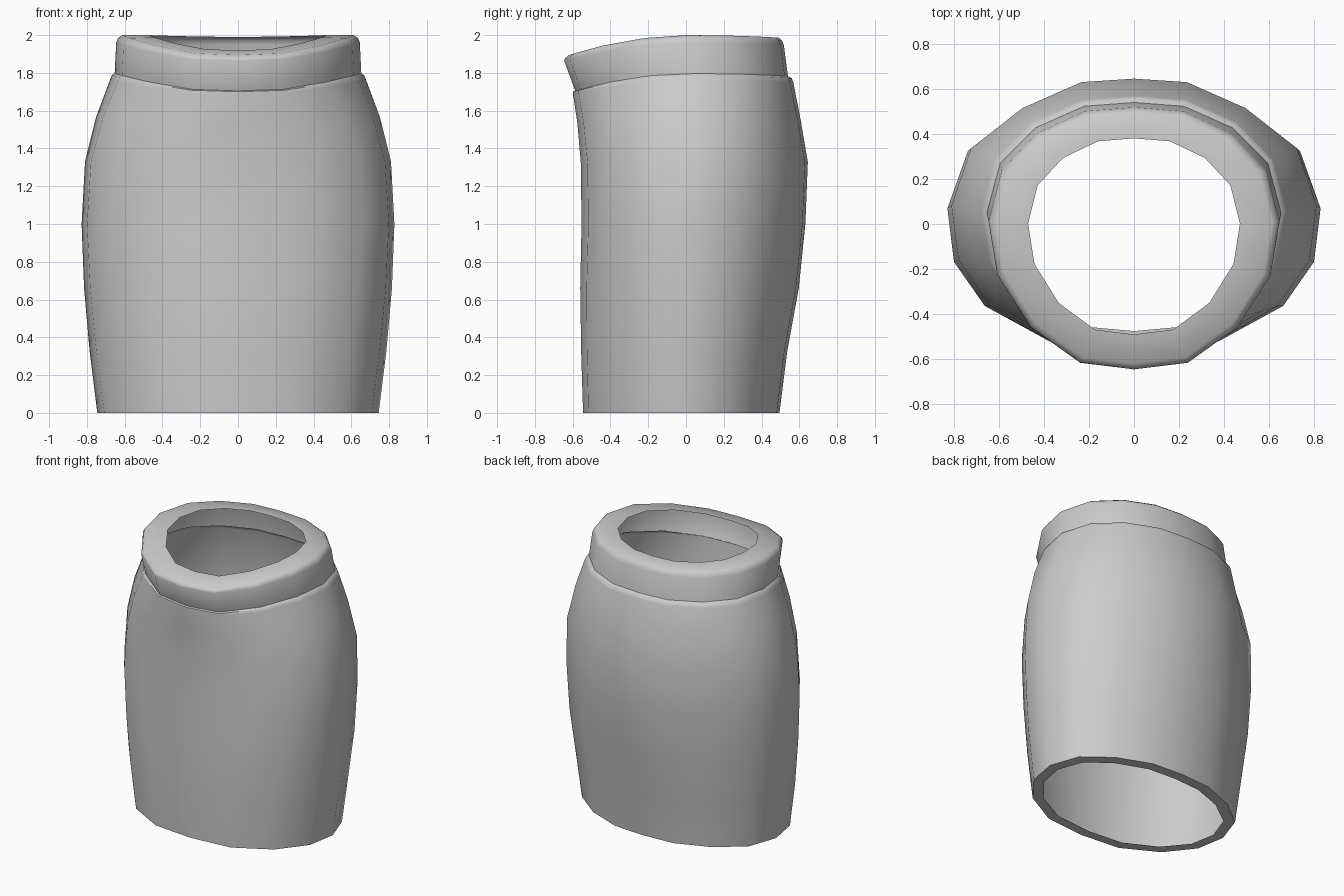
import bpy
import bmesh
import math

if "Cube" in bpy.data.objects:
    bpy.data.objects.remove(bpy.data.objects["Cube"])

# Unit half outlines, back centre to front centre (16 sides when mirrored)
HIP = [(0, 1), (.28, .975), (.6, .78), (.89, .48), (1, .05),
       (.965, -.35), (.8, -.68), (.46, -.94), (0, -1)]
WAIST = [(0, 1), (.34, .97), (.67, .8), (.91, .52), (1, .13),
         (.94, -.28), (.71, -.68), (.37, -.95), (0, -1)]

fabric = bpy.data.materials.new("grey fabric")
fabric.diffuse_color = (.6, .6, .6, 1)
fabric.use_nodes = True
fabric.node_tree.nodes["Principled BSDF"].inputs["Base Color"].default_value = fabric.diffuse_color


def outline(half_w, y_front, y_back, z, dip, blend):
    """One ring: blended outline whose front dips down by a parabola."""
    cy, hy = (y_front + y_back) / 2, (y_back - y_front) / 2
    half = []
    for (ax, ay), (bx, by) in zip(HIP, WAIST):
        x = half_w * (ax + (bx - ax) * blend)
        y = cy + hy * (ay + (by - ay) * blend)
        k = dip if y < .03 else dip * .25
        half.append((x, y, z - k * (y - .03) ** 2))
    return half + [(-x, y, z) for x, y, z in half[-2:0:-1]]


def loft(name, rings):
    """Open cloth sheet through the rings, listed from bottom to top."""
    bm = bmesh.new()
    loops = [[bm.verts.new(p) for p in outline(*r)] for r in rings]
    for a, b in zip(loops, loops[1:]):
        for i in range(len(a)):
            j = (i + 1) % len(a)
            # outlines run clockwise, so this order faces outward
            bm.faces.new((a[j], a[i], b[i], b[j]))
    mesh = bpy.data.meshes.new(name)
    bm.to_mesh(mesh)
    bm.free()
    mesh.materials.append(fabric)
    obj = bpy.data.objects.new(name, mesh)
    bpy.context.collection.objects.link(obj)
    bpy.ops.object.select_all(action='DESELECT')
    obj.select_set(True)
    bpy.context.view_layer.objects.active = obj
    bpy.ops.object.shade_smooth_by_angle(angle=math.radians(45))
    return obj


# Skirt: half width, front y, back y, height, front dip, outline blend
loft("skirt_body", [
    (.67, -.475, .42, 0, 0, .6),          # turned-in hem
    (.745, -.545, .495, 0, 0, .6),
    (.785, -.555, .535, .32, 0, .4),
    (.815, -.56, .597, .66, 0, .2),
    (.828, -.553, .632, 1.0, 0, 0),
    (.81, -.557, .645, 1.33, .02, .15),
    (.75, -.575, .605, 1.57, .1, .5),
    (.677, -.598, .568, 1.765, .2, 1),    # rounded lip under the band
    (.668, -.598, .56, 1.787, .22, 1),
    (.648, -.583, .538, 1.80, .25, 1),
])

# Waistband: flared forward, rounded top edge, wide rim turned inward
loft("waistband", [
    (.653, -.585, .54, 1.795, .25, 1),
    (.645, -.645, .518, 1.96, .21, 1),
    (.635, -.64, .508, 1.985, .24, 1),
    (.612, -.62, .49, 2.0, .25, 1),
    (.47, -.49, .38, 2.0, .3, 1),
])
